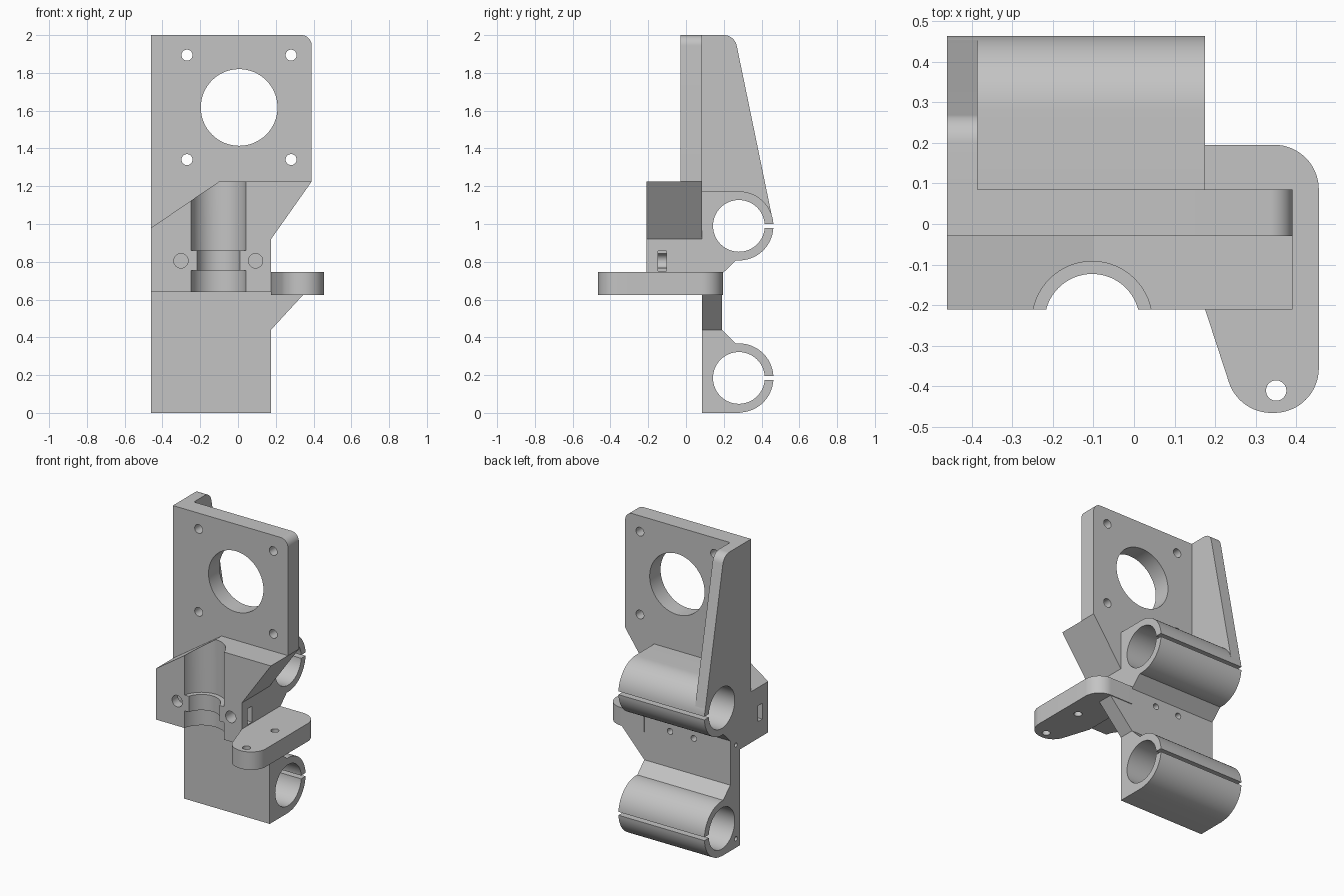
import bpy, bmesh
from math import cos, sin, radians

cube = bpy.data.objects.get("Cube")
if cube:
    bpy.data.objects.remove(cube, do_unlink=True)

# One plain grey plastic
COLOUR = (0.55, 0.55, 0.55, 1)
grey = bpy.data.materials.new("grey plastic")
grey.use_nodes = True
grey.diffuse_color = COLOUR
shader = next(n for n in grey.node_tree.nodes if n.type == 'BSDF_PRINCIPLED')
shader.inputs["Base Color"].default_value = COLOUR
shader.inputs["Roughness"].default_value = 0.6


def arc(u, v, r, start, end, steps=32):
    """Points along an arc, angles in degrees."""
    angles = [radians(start + (end - start) * i / steps) for i in range(steps + 1)]
    return [(u + r * cos(a), v + r * sin(a)) for a in angles]


def prism(name, outline, axis, near, far):
    """Extrude a 2D outline along an axis from near to far."""
    place = {'x': lambda u, v: (near, u, v),
             'y': lambda u, v: (u, near, v),
             'z': lambda u, v: (u, v, near)}[axis]
    bm = bmesh.new()
    face = bm.faces.new([bm.verts.new(place(u, v)) for u, v in outline])
    grown = bmesh.ops.extrude_face_region(bm, geom=[face])
    shift = [far - near if a == axis else 0 for a in 'xyz']
    moved = [g for g in grown["geom"] if isinstance(g, bmesh.types.BMVert)]
    bmesh.ops.translate(bm, verts=moved, vec=shift)
    bmesh.ops.recalc_face_normals(bm, faces=bm.faces)
    mesh = bpy.data.meshes.new(name)
    bm.to_mesh(mesh)
    bm.free()
    mesh.materials.append(grey)
    obj = bpy.data.objects.new(name, mesh)
    bpy.context.collection.objects.link(obj)
    return obj


def rod(u, v, r, axis, near, far):
    return prism("cutter", arc(u, v, r, 0, 360, 64)[:-1], axis, near, far)


def box(u0, u1, v0, v1, axis, near, far):
    return prism("cutter", [(u0, v0), (u1, v0), (u1, v1), (u0, v1)], axis, near, far)


def activate(obj):
    bpy.ops.object.select_all(action='DESELECT')
    bpy.context.view_layer.objects.active = obj
    obj.select_set(True)


def cut(obj, *cutters):
    """Subtract each cutter and throw it away."""
    for cutter in cutters:
        mod = obj.modifiers.new("cut", 'BOOLEAN')
        mod.operation = 'DIFFERENCE'
        mod.solver = 'EXACT'
        mod.object = cutter
        activate(obj)
        bpy.ops.object.modifier_apply(modifier=mod.name)
        bpy.data.objects.remove(cutter, do_unlink=True)


LEFT, RIGHT, EDGE = -0.46, 0.175, 0.39     # side planes
FRONT, FACE, BACK = -0.21, -0.03, 0.085    # depth planes
SLAB = 0.19                                # rear of the spine
TUBE_Y, LOW, HIGH = 0.28, 0.185, 0.99      # tube centres
OUTER, BORE = 0.183, 0.137
GROOVE_X, GROOVE_Y = -0.103, -0.24

# Spine with the two split tube clamps
profile = [(BACK, 0)] + arc(TUBE_Y, LOW, OUTER, -90, 95)
profile += [(SLAB, 0.44), (SLAB, 0.735)]
profile += arc(TUBE_Y, HIGH, OUTER, -95, 90) + [(BACK, HIGH + OUTER)]
profile[1] = (TUBE_Y, 0)
spine = prism("tube_clamp_spine", profile, 'x', LEFT, RIGHT)
for z in (LOW, HIGH):
    cut(spine, rod(TUBE_Y, z, BORE, 'x', -0.6, 0.6),
        box(TUBE_Y, 0.6, z - 0.011, z + 0.011, 'x', -0.6, 0.6))
for x in (-0.19, -0.015):
    cut(spine, rod(x, 0.68, 0.02, 'y', BACK + 0.01, 0.3))
for z in (0.06, 0.685):
    cut(spine, rod(0.13, z, 0.014, 'x', -0.6, -0.25))

# Front block with sloped shoulders
block = prism("front_block",
              [(LEFT, 0.64), (RIGHT, 0.64), (RIGHT, 0.92), (EDGE, 1.225),
               (-0.1, 1.225), (LEFT, 0.98)], 'y', FRONT, BACK)
# Stepped vertical groove
cut(block, rod(GROOVE_X, GROOVE_Y, 0.148, 'z', 0.5, 0.755),
    rod(GROOVE_X, GROOVE_Y, 0.148, 'z', 0.86, 1.4),
    rod(GROOVE_X, GROOVE_Y, 0.117, 'z', 0.7, 0.9))
# Clamp screw holes and the nut slots that meet them
for x in (-0.302, 0.093):
    cut(block, rod(x, 0.805, 0.038, 'y', -0.4, 0.04))
for near, far in ((-0.6, -0.3), (0.093, 0.3)):
    cut(block, box(-0.148, -0.104, 0.752, 0.858, 'x', near, far))

# Motor plate
plate = prism("motor_plate",
              [(LEFT, 0.98), (-0.1, 1.225), (EDGE, 1.225)]
              + arc(EDGE - 0.055, 1.945, 0.055, 0, 90, 12) + [(LEFT, 2)],
              'y', FACE, BACK)
cut(plate, rod(0.006, 1.617, 0.203, 'y', -0.3, 0.3))
for x in (-0.27, 0.281):
    for z in (1.341, 1.894):
        cut(plate, rod(x, z, 0.029, 'y', -0.3, 0.3))

# Tapered side web between plate and upper tube
web = prism("side_web",
            [(BACK, HIGH + 0.011), (0.463, HIGH + 0.011)]
            + arc(0.2, 1.93, 0.07, 11, 90, 12) + [(BACK, 2)],
            'x', LEFT, -0.385)
cut(web, rod(TUBE_Y, HIGH, BORE, 'x', -0.6, 0.6))

# Side arm with two holes
arm = prism("side_arm",
            [(RIGHT, 0.195)] + arc(0.345, 0.085, 0.11, 90, 0, 16)
            + arc(0.345, -0.355, 0.11, 0, -90, 16)
            + arc(0.338, -0.355, 0.11, -90, -163, 16) + [(RIGHT, FRONT)],
            'z', 0.625, 0.745)
for y in (-0.41, -0.11):
    cut(arm, rod(0.35, y, 0.025, 'z', 0.5, 0.9))

# Rib under the arm
rib = prism("arm_rib", [(RIGHT, 0.44), (0.345, 0.625), (RIGHT, 0.625)], 'y', BACK, SLAB)

for part in (spine, block, plate, web, arm, rib):
    activate(part)
    bpy.ops.object.shade_smooth_by_angle(angle=radians(25))
